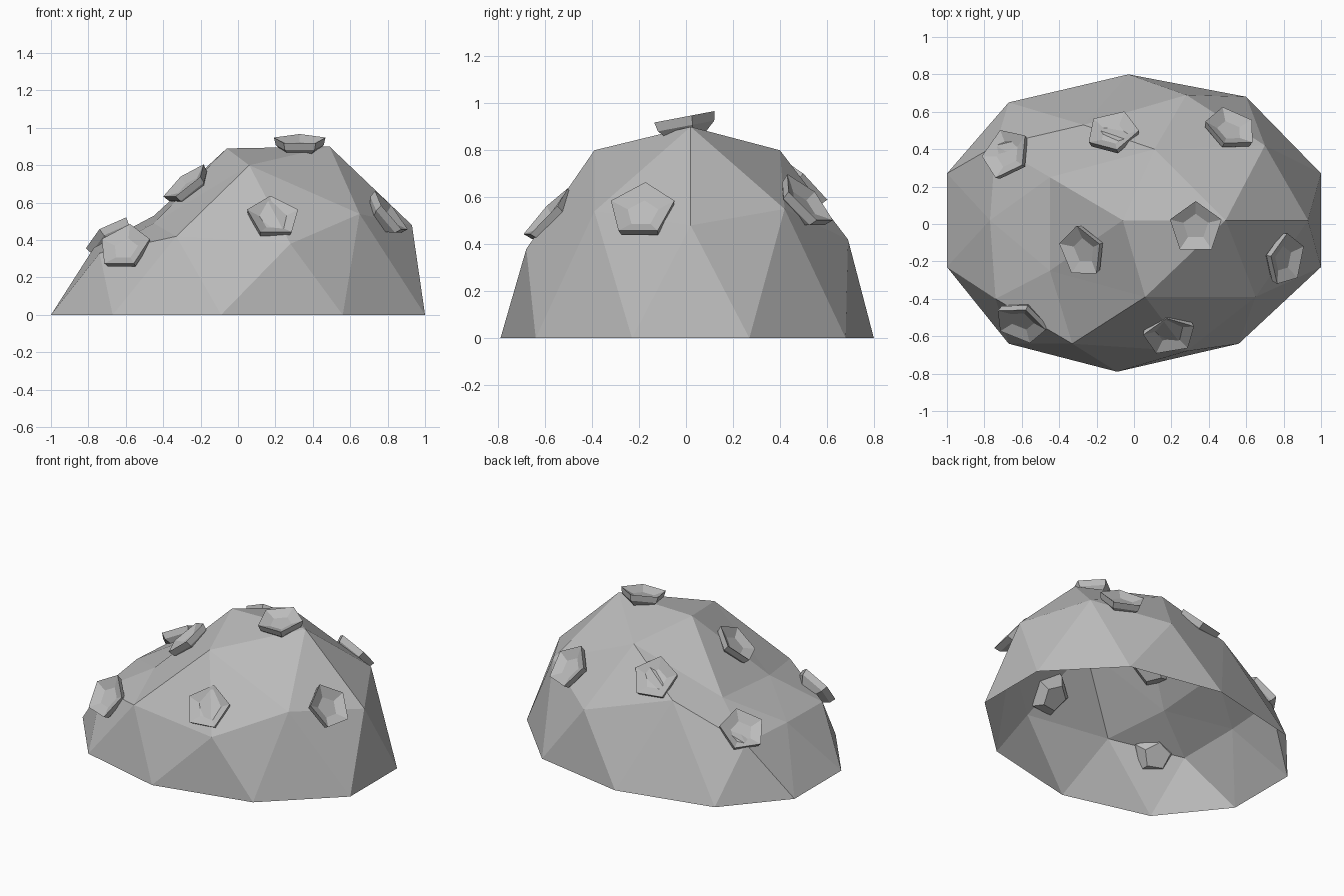
import bpy, bmesh, math
from mathutils import Vector, Matrix

default = bpy.data.objects.get("Cube")
if default:
    bpy.data.objects.remove(default, do_unlink=True)

stone = bpy.data.materials.new("stone_grey")
stone.use_nodes = True
GREY = (0.5, 0.5, 0.5, 1)
stone.diffuse_color = GREY
stone.node_tree.nodes["Principled BSDF"].inputs["Base Color"].default_value = GREY


def make_object(name, bm):
    mesh = bpy.data.meshes.new(name)
    bm.to_mesh(mesh)
    bm.free()
    mesh.materials.append(stone)
    obj = bpy.data.objects.new(name, mesh)
    bpy.context.collection.objects.link(obj)
    return obj


# Rock shell: open lower half-dome, with its corners pulled to an uneven shape
crown = [(-.06, .02, .89), (.49, .02, .9), (.11, .4, .8), (-.45, .25, .53),
         (-.45, -.25, .49), (.06, -.39, .8)]
shoulder = [(.93, .02, .48), (.7, .42, .55), (.28, .69, .42), (-.27, .53, .57),
            (-.74, .42, .36), (-.77, .02, .36), (-.74, -.4, .33),
            (-.33, -.64, .42), (.28, -.68, .38), (.65, -.39, .54)]
foot = [(1, .27), (.6, .68), (-.03, .8), (-.67, .65), (-1, .27),
        (-1, -.23), (-.67, -.64), (-.09, -.79), (.56, -.64), (1, -.23)]
corners = [Vector(p) for p in crown + shoulder] + [Vector((x, y, 0)) for x, y in foot]


def build_rock():
    bm = bmesh.new()
    bmesh.ops.create_icosphere(bm, subdivisions=2, radius=1)
    lower = [v for v in bm.verts if v.co.z < -0.1]
    bmesh.ops.delete(bm, geom=lower, context='VERTS')
    for v in bm.verts:
        flat = Vector((v.co.x * 1.05, v.co.y * 0.8))
        v.co = min(corners, key=lambda c: (c.xy - flat).length)
    return make_object("rock_shell", bm)


# Barnacle: five-sided cup with a tapered base and a sunken middle
# Profile as (radius, height), from the base up over the rim and into the cup
PROFILE = [(.085, -.085), (.135, -.04), (.145, 0), (.07, -.03)]
SIDES = 5


def build_barnacle(name, centre, normal):
    bm = bmesh.new()
    rings = []
    for radius, height in PROFILE:
        ring = []
        for i in range(SIDES):
            a = math.pi / 2 + math.tau * i / SIDES
            ring.append(bm.verts.new((radius * math.cos(a), radius * math.sin(a), height)))
        rings.append(ring)
    for low, high in zip(rings, rings[1:]):
        for i in range(SIDES):
            j = (i + 1) % SIDES
            bm.faces.new((low[i], low[j], high[j], high[i]))
    bm.faces.new(rings[-1])
    bm.faces.new(rings[0][::-1])
    turn = Vector(normal).to_track_quat('Z', 'Y').to_matrix().to_4x4()
    bm.transform(Matrix.Translation(centre) @ turn)
    return make_object(name, bm)


# Barnacle places: rim centre and facing direction
barnacles = {
    "summit": ((.33, -.02, .94), (0, -.19, 1)),
    "front": ((.19, -.6, .53), (.12, -.72, .66)),
    "left_side": ((.82, -.19, .55), (.75, -.15, .6)),
    "front_right": ((-.61, -.54, .37), (-.3, -.75, .6)),
    "slope": ((-.285, -.15, .71), (-.6, -.25, .75)),
    "back_right": ((-.69, .38, .43), (-.5, .35, .75)),
    "back": ((-.115, .5, .67), (-.15, .65, .7)),
    "back_left": ((.52, .52, .59), (.3, .68, .66)),
}

build_rock()
for place, (centre, normal) in barnacles.items():
    build_barnacle("barnacle_" + place, centre, normal)
